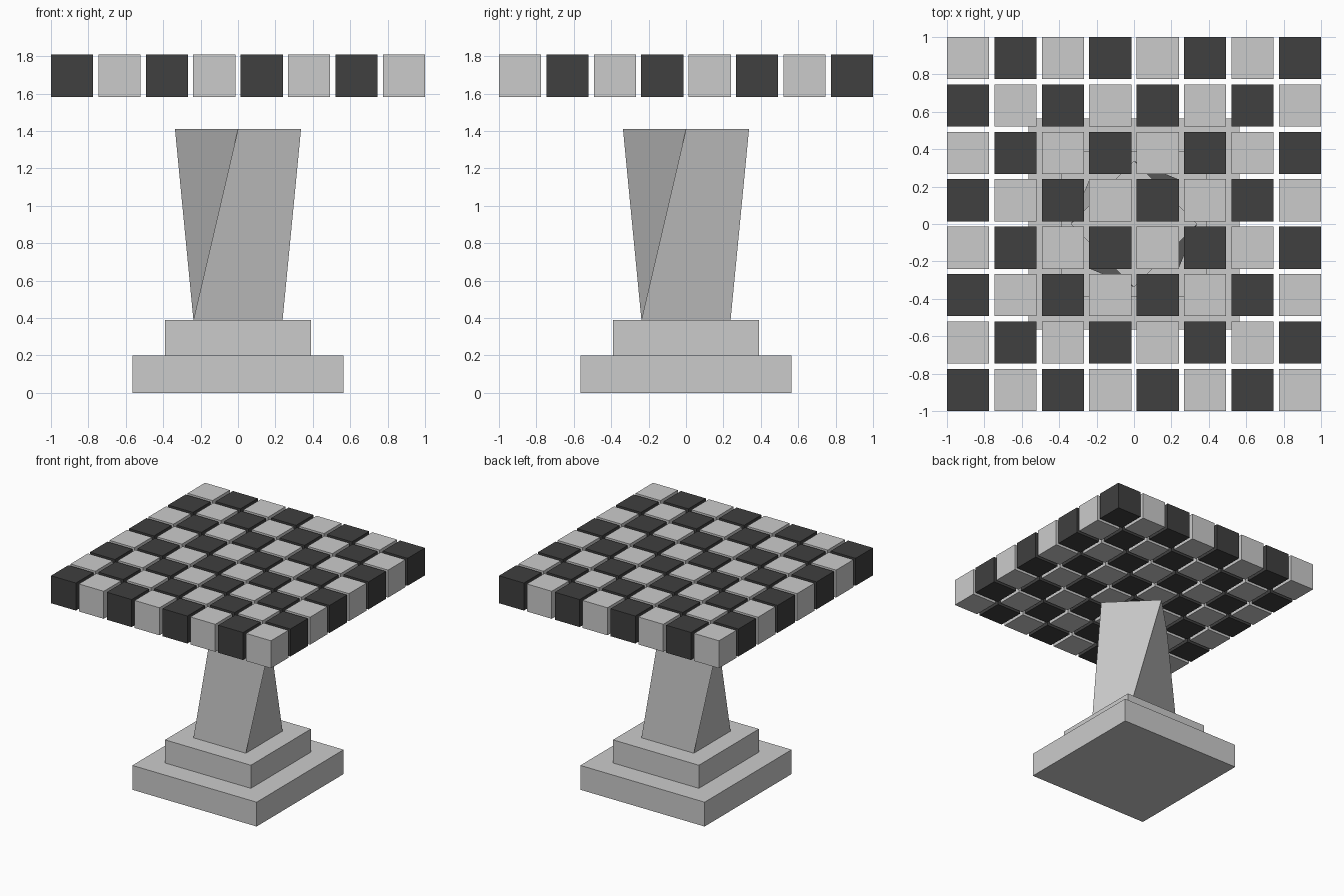
import bpy, bmesh, math
from mathutils import Matrix

if "Cube" in bpy.data.objects:
    bpy.data.objects.remove(bpy.data.objects["Cube"])


def make_object(name, bm, material=None):
    bmesh.ops.recalc_face_normals(bm, faces=bm.faces)
    mesh = bpy.data.meshes.new(name)
    bm.to_mesh(mesh)
    bm.free()
    obj = bpy.data.objects.new(name, mesh)
    bpy.context.collection.objects.link(obj)
    if material:
        mesh.materials.append(material)
    return obj


def add_box(bm, centre, size):
    matrix = Matrix.Translation(centre) @ Matrix.Diagonal((*size, 1))
    bmesh.ops.create_cube(bm, size=1, matrix=matrix)


# Stepped square base
for name, half, z0, z1 in (("base_plinth", 0.565, 0.0, 0.2),
                           ("base_step", 0.39, 0.2, 0.39)):
    bm = bmesh.new()
    add_box(bm, (0, 0, (z0 + z1) / 2), (2 * half, 2 * half, z1 - z0))
    make_object(name, bm)

# Square column twisted an eighth of a turn from bottom to top
bm = bmesh.new()
rings = []
for z, turn in ((0.39, -135), (1.41, -90)):
    angles = [math.radians(turn + 90 * i) for i in range(4)]
    rings.append([bm.verts.new((0.337 * math.cos(a), 0.337 * math.sin(a), z))
                  for a in angles])
low, high = rings
for i in range(4):
    j = (i + 1) % 4
    bm.faces.new((low[i], low[j], high[j], high[i]))
bm.faces.new(low[::-1])
bm.faces.new(high)
make_object("twisted_column", bm)

# Chequered board of separate floating cubes
COUNT, CUBE = 8, 0.226
PITCH = (2 - CUBE) / (COUNT - 1)
dark = bpy.data.materials.new("dark")
dark.diffuse_color = (0.05, 0.05, 0.05, 1)
dark.use_nodes = True
dark.node_tree.nodes["Principled BSDF"].inputs["Base Color"].default_value = dark.diffuse_color
for name, parity, material in (("dark_squares", 0, dark),
                               ("light_squares", 1, None)):
    bm = bmesh.new()
    for i in range(COUNT):
        for j in range(COUNT):
            if (i + j) % 2 == parity:
                x, y = (-1 + CUBE / 2 + k * PITCH for k in (i, j))
                add_box(bm, (x, y, 1.696), (CUBE, CUBE, CUBE))
    make_object(name, bm, material)
